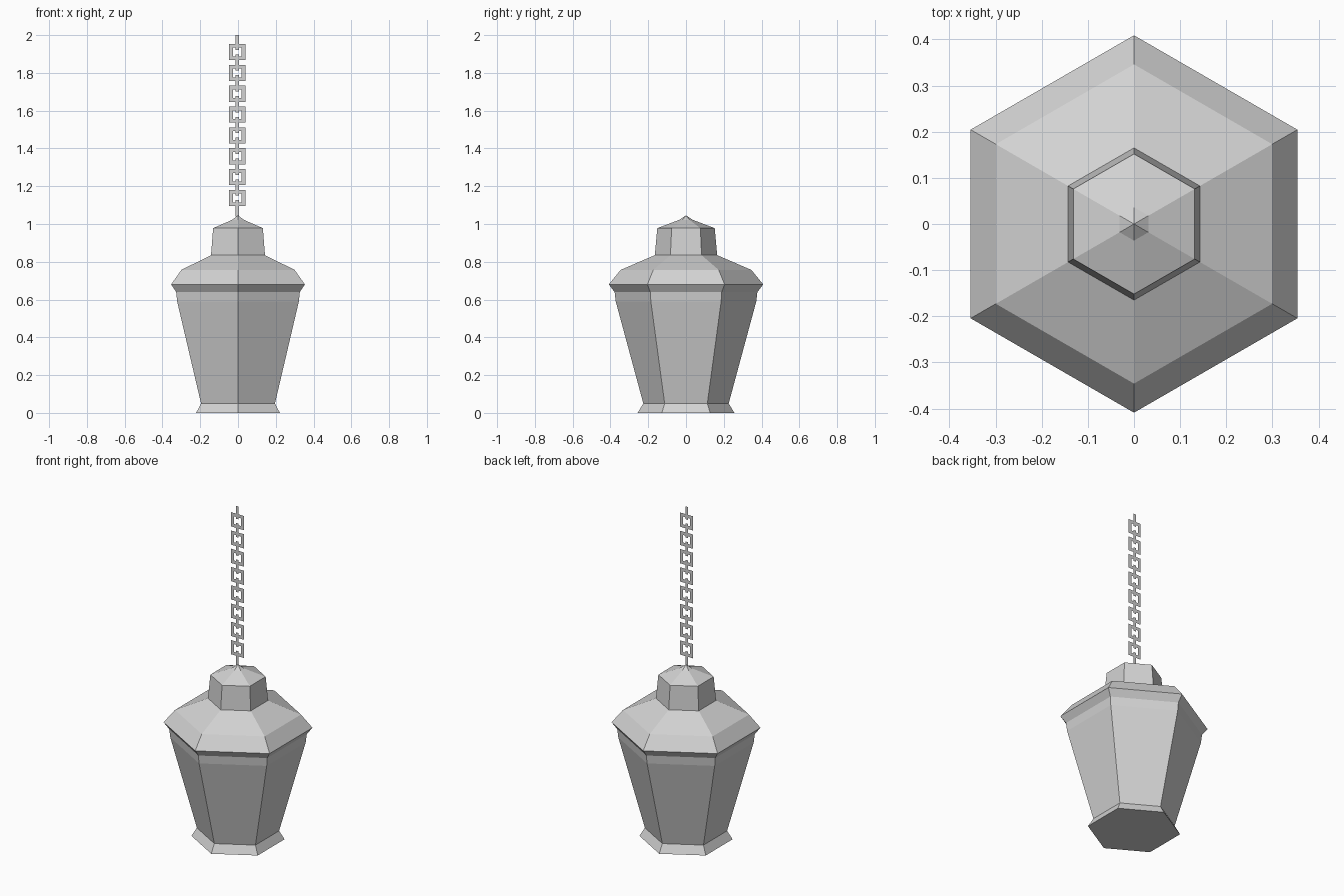
import bpy
import bmesh
from math import cos, sin, pi

if "Cube" in bpy.data.objects:
    bpy.data.objects.remove(bpy.data.objects["Cube"], do_unlink=True)

SIDES = 6

grey = bpy.data.materials.new("plain_grey")
grey.use_nodes = True
colour = (0.65, 0.65, 0.65, 1)
grey.diffuse_color = colour
grey.node_tree.nodes["Principled BSDF"].inputs["Base Color"].default_value = colour


def finish(name, bm, closed=True):
    if closed:
        bmesh.ops.recalc_face_normals(bm, faces=bm.faces[:])
    mesh = bpy.data.meshes.new(name)
    bm.to_mesh(mesh)
    bm.free()
    mesh.materials.append(grey)
    obj = bpy.data.objects.new(name, mesh)
    bpy.context.collection.objects.link(obj)
    return obj


def hex_lathe(name, profile):
    """Six-sided solid through (corner radius, height) rings, capped at both ends."""
    bm = bmesh.new()
    rings = []
    for r, z in profile:
        if r == 0:
            rings.append([bm.verts.new((0, 0, z))] * SIDES)
        else:
            angles = [pi / 2 + 2 * pi * k / SIDES for k in range(SIDES)]
            rings.append([bm.verts.new((r * cos(a), r * sin(a), z)) for a in angles])
    for low, high in zip(rings, rings[1:]):
        for k in range(SIDES):
            n = (k + 1) % SIDES
            corners = [low[k], low[n], high[n], high[k]]
            bm.faces.new(list(dict.fromkeys(corners)))
    for ring in (rings[0], rings[-1]):
        if len(set(ring)) == SIDES:
            bm.faces.new(ring)
    return finish(name, bm)


def add_plate(bm, x0, x1, z0, z1, y=0):
    corners = ((x0, z0), (x1, z0), (x1, z1), (x0, z1))
    bm.faces.new([bm.verts.new((x, y, z)) for x, z in corners])


# Lantern: flared foot, tapered body with upright rim, roof, neck and pointed cap
hex_lathe("lantern", [
    (0.256, 0), (0.226, 0.05),
    (0.372, 0.59), (0.378, 0.64),
    (0.409, 0.68), (0.346, 0.757),
    (0.165, 0.835), (0.152, 0.978),
    (0.036, 1.022), (0, 1.046),
])

# Chain: flat square links joined by flat links seen edge-on
LINKS, FIRST, PITCH = 8, 1.138, 0.1103
HALF, HOLE, BAR = 0.043, 0.023, 0.009
OFFSET = -0.004

bm = bmesh.new()
for i in range(LINKS):
    z = FIRST + i * PITCH
    outer, inner = [], []
    for sx, sz in ((-1, -1), (1, -1), (1, 1), (-1, 1)):
        outer.append(bm.verts.new((OFFSET + sx * HALF, 0, z + sz * HALF)))
        inner.append(bm.verts.new((OFFSET + sx * HOLE, 0, z + sz * HOLE)))
    for k in range(4):
        n = (k + 1) % 4
        bm.faces.new((outer[k], outer[n], inner[n], inner[k]))
finish("chain_square_links", bm, closed=False)

bm = bmesh.new()
for i in range(LINKS + 1):
    z = FIRST + (i - 0.5) * PITCH
    add_plate(bm, OFFSET - BAR, OFFSET + BAR, z - HALF, min(z + HALF, 2))
finish("chain_joining_links", bm, closed=False)
